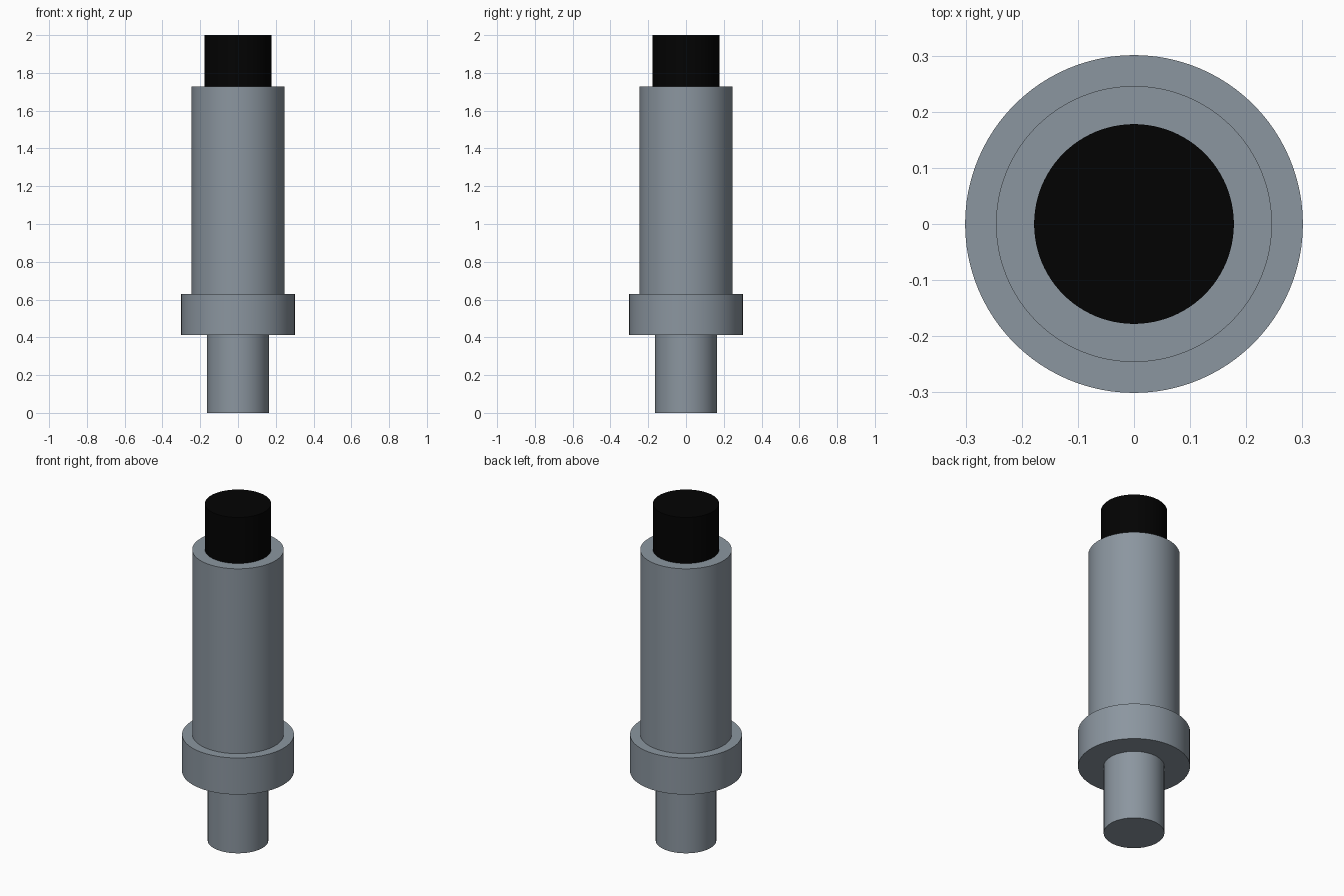
import bpy
import math

if "Cube" in bpy.data.objects:
    bpy.data.objects.remove(bpy.data.objects["Cube"])


def make_material(name, color):
    mat = bpy.data.materials.new(name)
    mat.diffuse_color = (*color, 1)
    mat.use_nodes = True
    mat.node_tree.nodes["Principled BSDF"].inputs["Base Color"].default_value = mat.diffuse_color
    return mat


def cylinder(name, radius, z0, z1, material):
    bpy.ops.mesh.primitive_cylinder_add(
        vertices=96, radius=radius, depth=z1 - z0, location=(0, 0, (z0 + z1) / 2))
    obj = bpy.context.object
    obj.name = name
    bpy.ops.object.shade_smooth_by_angle(angle=math.radians(30))
    obj.data.materials.append(material)
    return obj


steel = make_material("blue_grey_steel", (0.26, 0.305, 0.35))
black = make_material("black_plastic", (0.0008, 0.0008, 0.0008))

# Stepped shaft, stacked from the ground up
cylinder("lower_stem", 0.163, 0.0, 0.413, steel)
cylinder("collar", 0.301, 0.413, 0.63, steel)
cylinder("main_barrel", 0.246, 0.63, 1.727, steel)

# Dark plunger on top
cylinder("top_plunger", 0.178, 1.727, 2.0, black)
